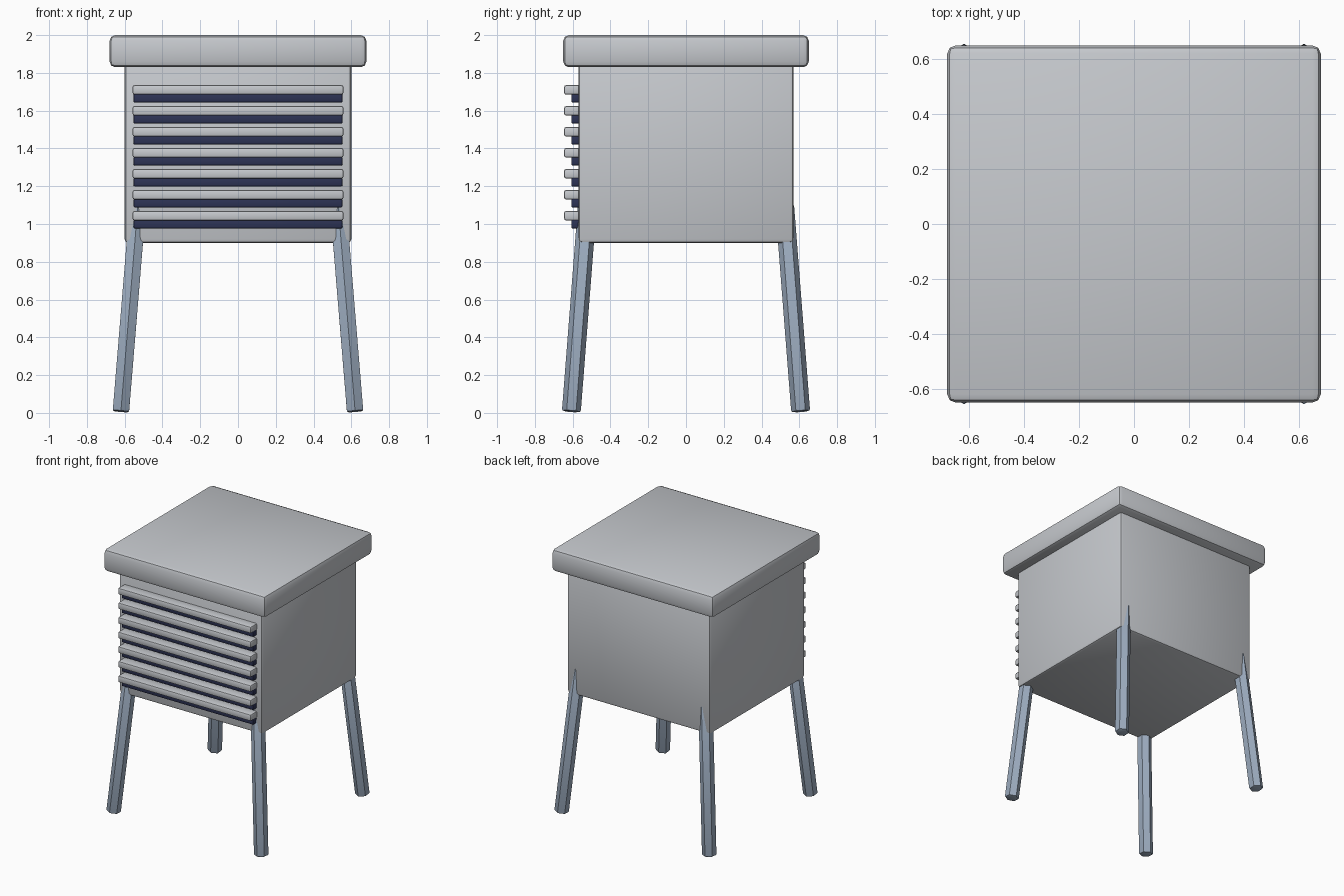
import bpy, math
from mathutils import Vector

if "Cube" in bpy.data.objects:
    bpy.data.objects.remove(bpy.data.objects["Cube"])


def material(name, rgb):
    m = bpy.data.materials.new(name)
    m.diffuse_color = (*rgb, 1)
    m.use_nodes = True
    m.node_tree.nodes["Principled BSDF"].inputs["Base Color"].default_value = m.diffuse_color
    return m


GREY = material("light grey", (0.57, 0.59, 0.62))
STEEL = material("blue grey", (0.34, 0.42, 0.53))
NAVY = material("dark navy", (0.026, 0.033, 0.09))


def finish(ob, name, mat, bevel, segments):
    ob.name = name
    ob.data.materials.append(mat)
    mod = ob.modifiers.new("bevel", 'BEVEL')
    mod.width = bevel
    mod.segments = segments
    mod.limit_method = 'ANGLE'
    mod.angle_limit = math.radians(61)
    bpy.ops.object.modifier_apply(modifier=mod.name)
    bpy.ops.object.shade_smooth_by_angle(angle=math.radians(35))
    return ob


def box(name, lo, hi, mat, bevel, segments=2):
    lo, hi = Vector(lo), Vector(hi)
    bpy.ops.mesh.primitive_cube_add(size=1, location=(lo + hi) / 2)
    ob = bpy.context.object
    ob.scale = hi - lo
    bpy.ops.object.transform_apply(location=False, rotation=False, scale=True)
    return finish(ob, name, mat, bevel, segments)


# Cabinet and overhanging lid
box("cabinet_body", (-0.6, -0.57, 0.9), (0.6, 0.57, 1.85), GREY, 0.02)
box("lid", (-0.68, -0.65, 1.83), (0.68, 0.65, 2.0), GREY, 0.03)

# Louvre slats with a dark gap under each
for i in range(7):
    z = 1.71 - i * 0.111
    box(f"slat_{i + 1}", (-0.558, -0.645, z - 0.025),
        (0.558, -0.56, z + 0.025), GREY, 0.01)
    box(f"slat_gap_{i + 1}", (-0.553, -0.607, z - 0.067),
        (0.553, -0.56, z - 0.022), NAVY, 0.006)

# Splayed six-sided legs running up into the cabinet corners
for sx, side in ((-1, "left"), (1, "right")):
    for sy, end in ((-1, "front"), (1, "back")):
        foot = Vector((sx * 0.62, sy * 0.607, 0.007))
        top = Vector((sx * 0.53, sy * 0.522, 1.1))
        axis = top - foot
        bpy.ops.mesh.primitive_cylinder_add(vertices=6, radius=0.05,
                                            depth=axis.length,
                                            location=(foot + top) / 2)
        leg = bpy.context.object
        leg.rotation_mode = 'QUATERNION'
        leg.rotation_quaternion = Vector((0, 0, 1)).rotation_difference(axis)
        finish(leg, f"{end}_{side}_leg", STEEL, 0.01, 2)
